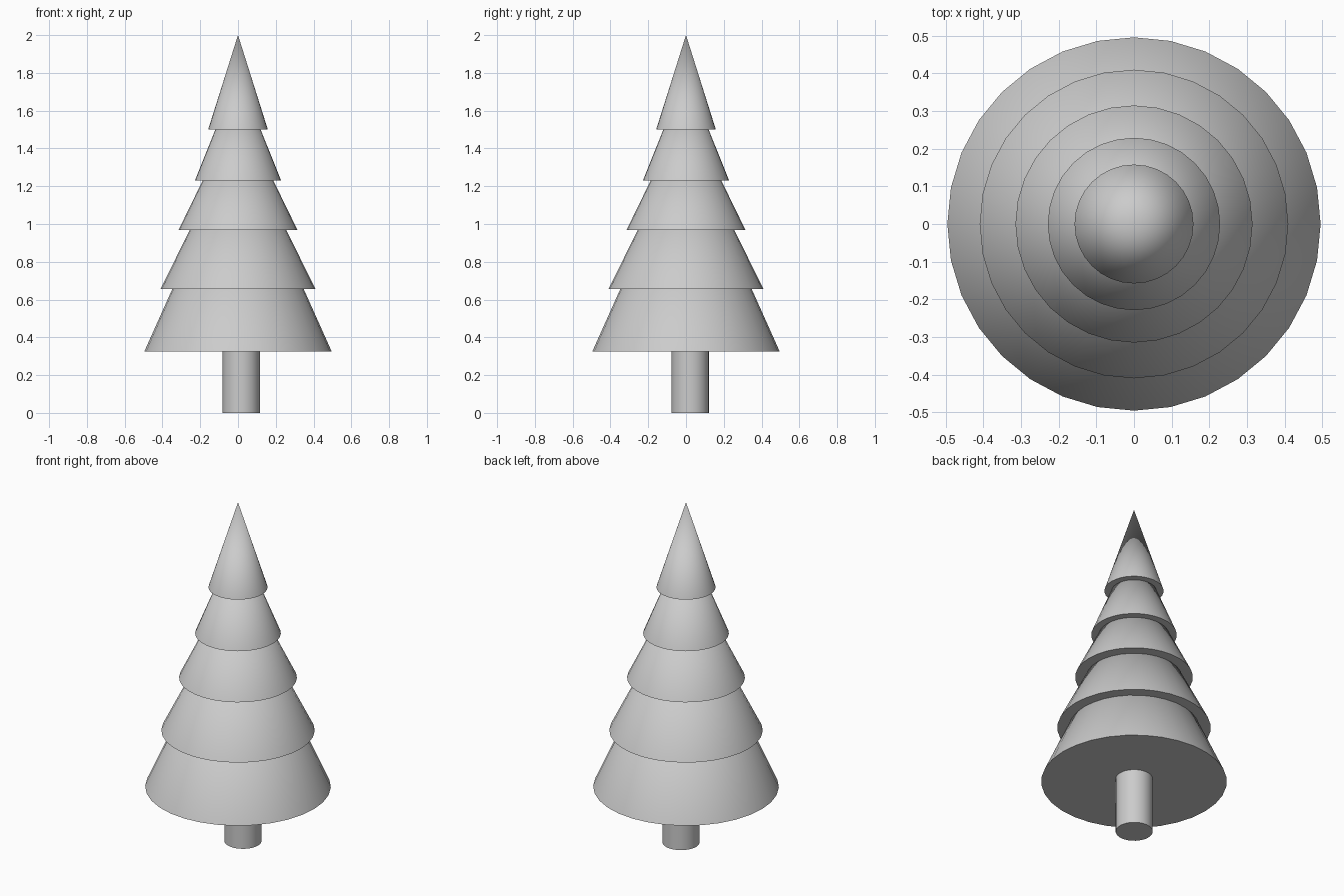
import bpy
import math

if "Cube" in bpy.data.objects:
    bpy.data.objects.remove(bpy.data.objects["Cube"])


def cone(name, radius, z0, z1, top_radius=0.0, x=0.0, y=0.0):
    """Upright cone or cylinder standing from z0 to z1."""
    bpy.ops.mesh.primitive_cone_add(
        vertices=32, radius1=radius, radius2=top_radius,
        depth=z1 - z0, location=(x, y, (z0 + z1) / 2))
    obj = bpy.context.object
    obj.name = name
    bpy.ops.object.shade_smooth_by_angle(angle=math.radians(30))
    return obj


# Trunk, slightly off centre, running up into the lowest tier
cone("trunk", 0.099, 0.0, 0.6, top_radius=0.099, x=0.017, y=0.022)

# Foliage tiers: base radius, base height, apex height
tiers = [
    (0.496, 0.325, 1.432),
    (0.410, 0.657, 1.481),
    (0.315, 0.968, 1.613),
    (0.229, 1.229, 1.797),
    (0.158, 1.500, 2.000),
]
for i, (radius, base, apex) in enumerate(tiers, 1):
    cone(f"foliage_tier_{i}", radius, base, apex)
